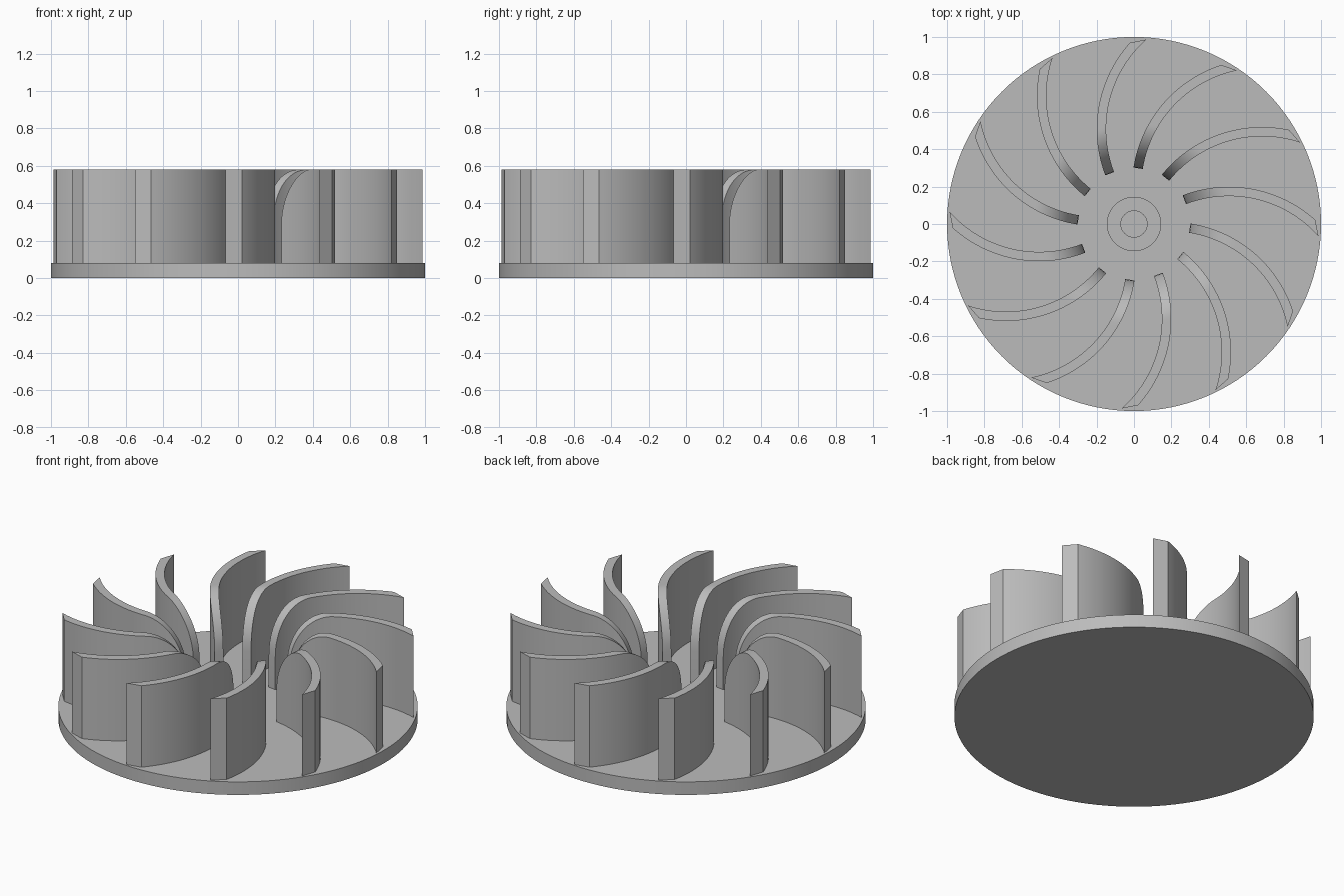
import bpy
import bmesh
from math import sin, cos, pi, radians, sqrt
from mathutils import Matrix

default_cube = bpy.data.objects.get("Cube")
if default_cube:
    bpy.data.objects.remove(default_cube, do_unlink=True)

BASE_TOP, TOP = 0.08, 0.58

grey = bpy.data.materials.new("plain grey")
grey.use_nodes = True
colour = (0.5, 0.5, 0.5, 1)
grey.diffuse_color = colour
grey.node_tree.nodes["Principled BSDF"].inputs["Base Color"].default_value = colour


def finish(bm, name):
    bmesh.ops.recalc_face_normals(bm, faces=bm.faces)
    mesh = bpy.data.meshes.new(name)
    bm.to_mesh(mesh)
    bm.free()
    mesh.materials.append(grey)
    obj = bpy.data.objects.new(name, mesh)
    bpy.context.collection.objects.link(obj)
    bpy.ops.object.select_all(action="DESELECT")
    obj.select_set(True)
    bpy.context.view_layer.objects.active = obj
    bpy.ops.object.shade_smooth_by_angle(angle=radians(30))
    return obj


def lathe(name, profile, sides):
    """Spin a radius/height profile around the z axis."""
    bm = bmesh.new()
    verts = [bm.verts.new((r, 0, z)) for r, z in profile]
    edges = [bm.edges.new(pair) for pair in zip(verts, verts[1:])]
    bmesh.ops.spin(bm, geom=verts + edges, cent=(0, 0, 0), axis=(0, 0, 1),
                   angle=2 * pi, steps=sides, use_merge=True)
    bmesh.ops.remove_doubles(bm, verts=bm.verts, dist=0.0001)
    return finish(bm, name)


# Disc with a low central boss and a blind shaft socket
lathe("base_disc", [(0, 0), (1, 0), (1, BASE_TOP), (0.145, BASE_TOP),
                    (0.145, 0.1), (0.07, 0.1), (0.07, 0.04), (0, 0.04)], 128)


# Curved blade: two concentric arcs, rounded inner top corner, pointed rim tip
def make_blade(index):
    cx, cy, outer, inner = 0.194, -0.679, 0.69, 0.64
    start, outer_end, inner_end = 81, 18, 11.5
    round_length, round_height = 0.24, 0.3
    steps = 48
    bm = bmesh.new()
    columns = []
    for i in range(steps + 1):
        u = (i / steps) ** 1.4
        a = radians(start + (outer_end - start) * u)
        b = radians(start + (inner_end - start) * u)
        along = radians(start - outer_end) * u * outer
        k = max(0, 1 - along / round_length)
        top = TOP - round_height * (1 - sqrt(1 - k * k))
        p = (cx + outer * cos(a), cy + outer * sin(a))
        q = (cx + inner * cos(b), cy + inner * sin(b))
        columns.append([bm.verts.new((x, y, z)) for (x, y), z in
                        ((p, BASE_TOP - 0.01), (q, BASE_TOP - 0.01), (q, top), (p, top))])
    for c, d in zip(columns, columns[1:]):
        for j in range(4):
            k = (j + 1) % 4
            bm.faces.new((c[j], c[k], d[k], d[j]))
    bm.faces.new(columns[0])
    bm.faces.new(columns[-1])
    bm.transform(Matrix.Rotation(index * pi / 6, 4, "Z"))
    finish(bm, f"blade_{index + 1}")


for n in range(12):
    make_blade(n)
